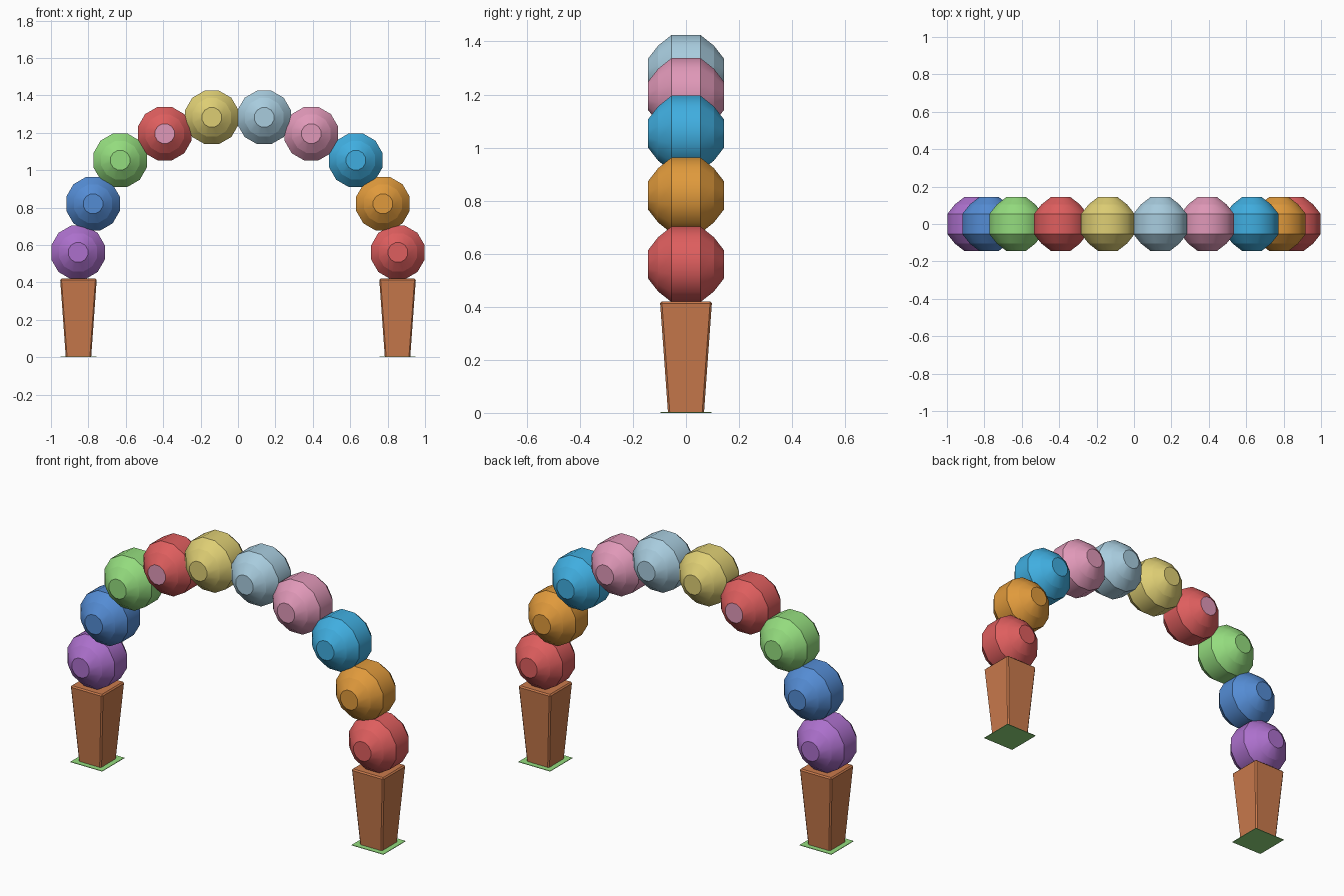
import bpy, bmesh, math

if "Cube" in bpy.data.objects:
    bpy.data.objects.remove(bpy.data.objects["Cube"])


def srgb(r, g, b):
    def lin(c):
        c /= 255
        return c / 12.92 if c <= 0.04045 else ((c + 0.055) / 1.055) ** 2.4
    return (lin(r), lin(g), lin(b), 1.0)


COLOURS = {
    "purple": (172, 112, 204), "blue": (84, 140, 212), "green": (148, 220, 126),
    "red": (222, 94, 94), "yellow": (222, 206, 116), "pale_blue": (168, 204, 222),
    "pink": (224, 152, 184), "cyan": (64, 174, 224), "orange": (224, 154, 60),
    "terracotta": (202, 122, 76),
}
MATS = {}
for name, rgb in COLOURS.items():
    MATS[name] = bpy.data.materials.new(name)
    MATS[name].diffuse_color = srgb(*rgb)


def finish(bm, name, location, *colours):
    bmesh.ops.recalc_face_normals(bm, faces=bm.faces[:])
    mesh = bpy.data.meshes.new(name)
    bm.to_mesh(mesh)
    bm.free()
    for c in colours:
        mesh.materials.append(MATS[c])
    obj = bpy.data.objects.new(name, mesh)
    obj.location = location
    bpy.context.collection.objects.link(obj)
    return obj


# Ball turned around the y axis: banded, with flat round caps front and back
PROFILE = [(-0.144, 0.054), (-0.105, 0.106), (-0.054, 0.148),
           (0.054, 0.148), (0.105, 0.106), (0.144, 0.054)]
SIDES = 12


def ball(name, x, z, colour, cap_colour=None):
    bm = bmesh.new()
    rings = []
    for y, r in PROFILE:
        angles = [2 * math.pi * (i + 0.5) / SIDES for i in range(SIDES)]
        rings.append([bm.verts.new((r * math.cos(a), y, r * math.sin(a))) for a in angles])
    for a, b in zip(rings, rings[1:]):
        for i in range(SIDES):
            j = (i + 1) % SIDES
            bm.faces.new((a[i], a[j], b[j], b[i])).smooth = True
    for ring in (rings[0], rings[-1]):
        bm.faces.new(ring).material_index = 1 if cap_colour else 0
    # keep the creases between bands sharp
    for e in bm.edges:
        if abs(e.verts[0].co.y - e.verts[1].co.y) < 1e-5:
            e.smooth = False
    finish(bm, name, (x, 0, z), *[c for c in (colour, cap_colour) if c])


# Tapered square post with narrow chamfers
def post(name, x):
    bm = bmesh.new()
    bmesh.ops.create_cube(bm, size=2)
    for v in bm.verts:
        half = 0.098 if v.co.z > 0 else 0.068
        v.co = (v.co.x * half, v.co.y * half, 0.42 if v.co.z > 0 else 0.002)
    edges = [e for e in bm.edges if max(v.co.z for v in e.verts) > 0.1]
    bmesh.ops.bevel(bm, geom=edges, offset=0.007, segments=1, affect='EDGES')
    finish(bm, name, (x, 0, 0), "terracotta")


# Thin ground plate under a post
def plate(name, x):
    bm = bmesh.new()
    bmesh.ops.create_cube(bm, size=2)
    for v in bm.verts:
        v.co = (v.co.x * 0.096, v.co.y * 0.096, 0.003 if v.co.z > 0 else 0)
    finish(bm, name, (x, 0, 0), "green")


for side, s in (("left", -1), ("right", 1)):
    post(side + "_post", s * 0.853)
    plate(side + "_base_plate", s * 0.853)

# Arch of balls, from the post up to the crown on each side
SPOTS = [(0.855, 0.56), (0.775, 0.82), (0.63, 1.053), (0.392, 1.195), (0.14, 1.282)]
LEFT = ["purple", "blue", "green", "red", "yellow"]
RIGHT = ["red", "orange", "cyan", "pink", "pale_blue"]
for i, (x, z) in enumerate(SPOTS):
    ball(f"left_ball_{i + 1}", -x, z, LEFT[i], "pink" if i == 3 else None)
    ball(f"right_ball_{i + 1}", x, z, RIGHT[i])

for m in bpy.data.materials:
    if m.users and not m.is_grease_pencil:
        m.use_nodes = True
        m.node_tree.nodes["Principled BSDF"].inputs["Base Color"].default_value = m.diffuse_color
